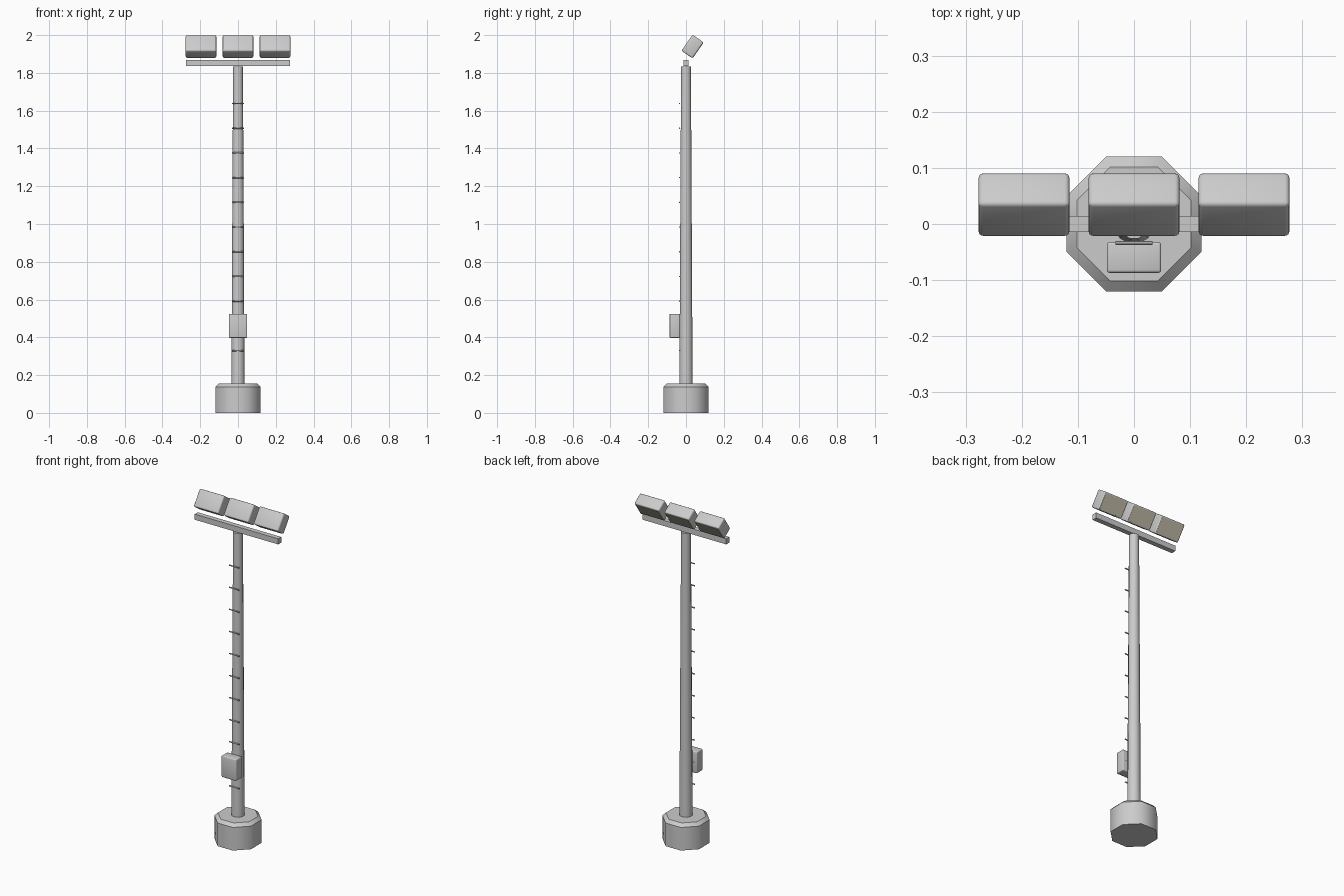
import bpy, bmesh, math
from mathutils import Matrix

if "Cube" in bpy.data.objects:
    bpy.data.objects.remove(bpy.data.objects["Cube"])


def material(name, rgb):
    m = bpy.data.materials.new(name)
    m.diffuse_color = (*rgb, 1)
    m.use_nodes = True
    m.node_tree.nodes["Principled BSDF"].inputs["Base Color"].default_value = m.diffuse_color
    return m


GREY = material("painted grey metal", (0.6, 0.6, 0.6))
LENS = material("warm lamp glass", (0.58, 0.54, 0.42))


def add(name, bm, mat):
    me = bpy.data.meshes.new(name)
    bm.to_mesh(me)
    bm.free()
    me.materials.append(mat)
    ob = bpy.data.objects.new(name, me)
    bpy.context.collection.objects.link(ob)
    return ob


def box(name, size, centre, mat, bevel=0.0, matrix=None):
    bm = bmesh.new()
    bmesh.ops.create_cube(bm, size=1, matrix=Matrix.Diagonal((*size, 1)))
    if bevel:
        bmesh.ops.bevel(bm, geom=bm.edges[:], offset=bevel, segments=3,
                        profile=0.5, affect='EDGES')
        for f in bm.faces:
            f.smooth = True
    bm.transform((matrix or Matrix()) @ Matrix.Translation(centre))
    return add(name, bm, mat)


def lathe(name, sides, profile, mat):
    """Stack of regular polygons (apothem, z), flat side to the front, smooth round the sides."""
    bm = bmesh.new()
    rings = []
    for apothem, z in profile:
        r = apothem / math.cos(math.pi / sides)
        angles = [(i + 0.5) * 2 * math.pi / sides for i in range(sides)]
        rings.append([bm.verts.new((r * math.cos(a), r * math.sin(a), z)) for a in angles])
    for lo, hi in zip(rings, rings[1:]):
        for i in range(sides):
            j = (i + 1) % sides
            bm.faces.new((lo[i], lo[j], hi[j], hi[i])).smooth = True
    bm.faces.new(rings[0][::-1])
    bm.faces.new(rings[-1])
    for e in bm.edges:
        if abs(e.verts[0].co.z - e.verts[1].co.z) < 1e-6:
            e.smooth = False
    return add(name, bm, mat)


# Footing and tapered pole
lathe("footing", 8, [(0.12, 0), (0.12, 0.137), (0.102, 0.155)], GREY)
lathe("pole", 12, [(0.035, 0.15), (0.026, 1.834)], GREY)

# Climbing rungs up the front of the pole
for i in range(11):
    bm = bmesh.new()
    bmesh.ops.create_cone(bm, cap_ends=True, segments=8, radius1=0.0037, radius2=0.0037, depth=0.066)
    bm.transform(Matrix.Translation((0, -0.034, 0.33 + i * 0.1308)) @ Matrix.Rotation(math.pi / 2, 4, 'Y'))
    add(f"rung_{i + 1}", bm, GREY)

# Control box on the front
box("control_box", (0.097, 0.055, 0.127), (0, -0.0595, 0.461), GREY, 0.005)

# Crossarm
box("crossarm", (0.548, 0.029, 0.033), (0, 0, 1.852), GREY)

# Three tilted floodlights, glass facing back and down
for i, x in enumerate((-0.196, 0, 0.196)):
    tilt = Matrix.Translation((x, 0.0345, 1.9395)) @ Matrix.Rotation(math.radians(-35), 4, 'X')
    box(f"floodlight_{i + 1}", (0.162, 0.071, 0.103), (0, 0, 0), GREY, 0.008, tilt)
    box(f"floodlight_glass_{i + 1}", (0.148, 0.004, 0.089), (0, 0.0345, 0), LENS, 0, tilt)
